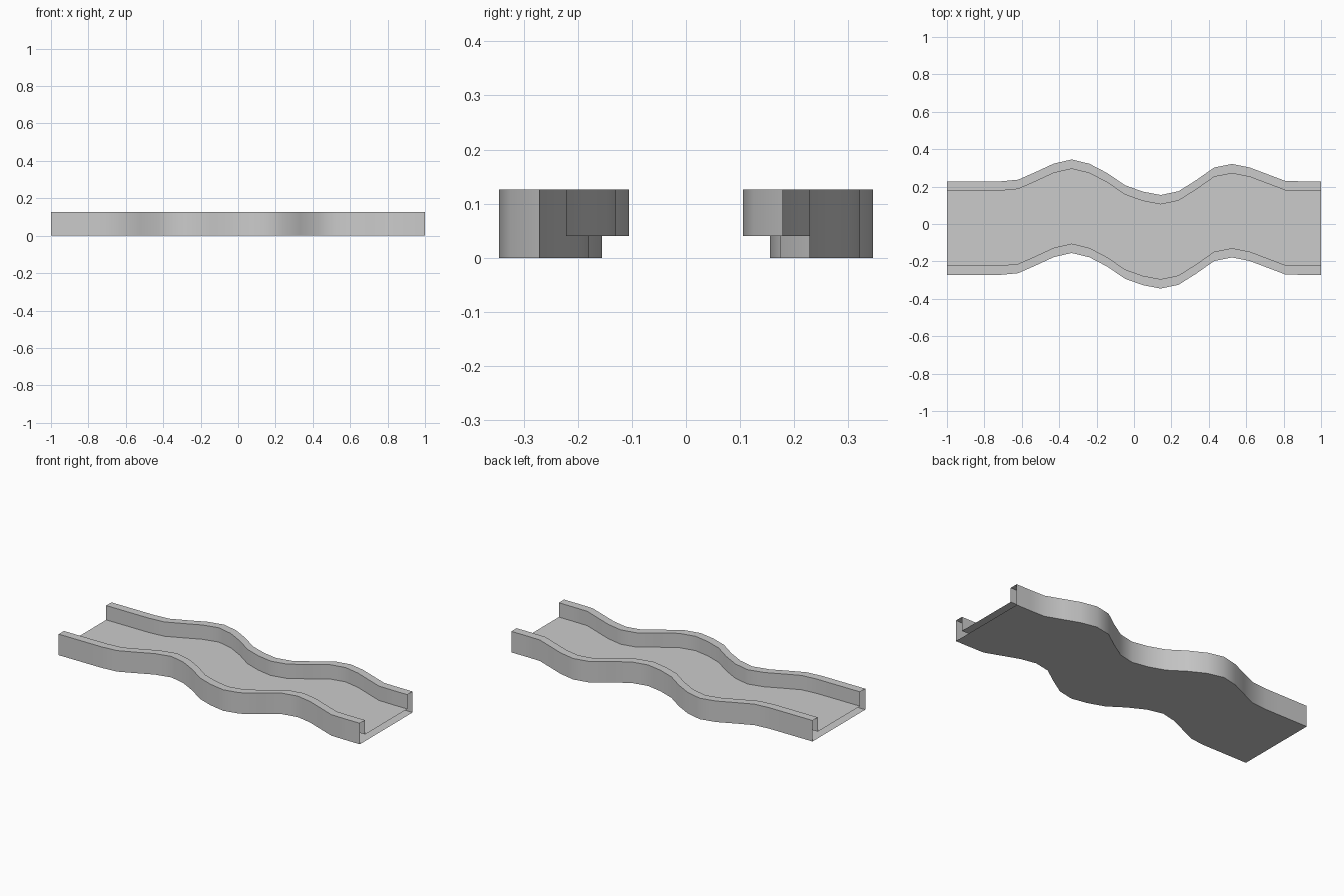
import bpy, bmesh

if "Cube" in bpy.data.objects:
    bpy.data.objects.remove(bpy.data.objects["Cube"])

# sideways offset of the trough's centre line at even steps along x
BEND = [-.022, -.022, -.022, -.022, -.013, .029, .073, .095, .072, .022, -.043,
        -.077, -.095, -.075, -.015, .052, .071, .052, .016, -.02, -.022, -.022]
H, FLOOR = 0.126, 0.04

# hollow channel cross-section (y, z), right half mirrored to the left
half = [(.25, 0), (.25, H), (.20, H), (.20, FLOOR)]
profile = half + [(-y, z) for y, z in reversed(half)]

# winding channel: sweep the profile, ends left open
bm = bmesh.new()
n = len(BEND) - 1
rings = [[bm.verts.new((-1 + 2 * i / n, c + y, z)) for y, z in profile]
         for i, c in enumerate(BEND)]
k = len(profile)
for a, b in zip(rings, rings[1:]):
    for j in range(k):
        bm.faces.new((a[j], b[j], b[(j + 1) % k], a[(j + 1) % k]))
bm.normal_update()
# make all normals face out of the hollow shell
if sum(f.normal.z * f.calc_center_median().z * f.calc_area() for f in bm.faces) < 0:
    bmesh.ops.reverse_faces(bm, faces=bm.faces[:])

mesh = bpy.data.meshes.new("winding_channel")
bm.to_mesh(mesh)
bm.free()
channel = bpy.data.objects.new("winding_channel", mesh)
bpy.context.collection.objects.link(channel)

# smooth along the bends, sharp at the profile corners
bpy.context.view_layer.objects.active = channel
channel.select_set(True)
bpy.ops.object.shade_smooth_by_angle(angle=0.7)
